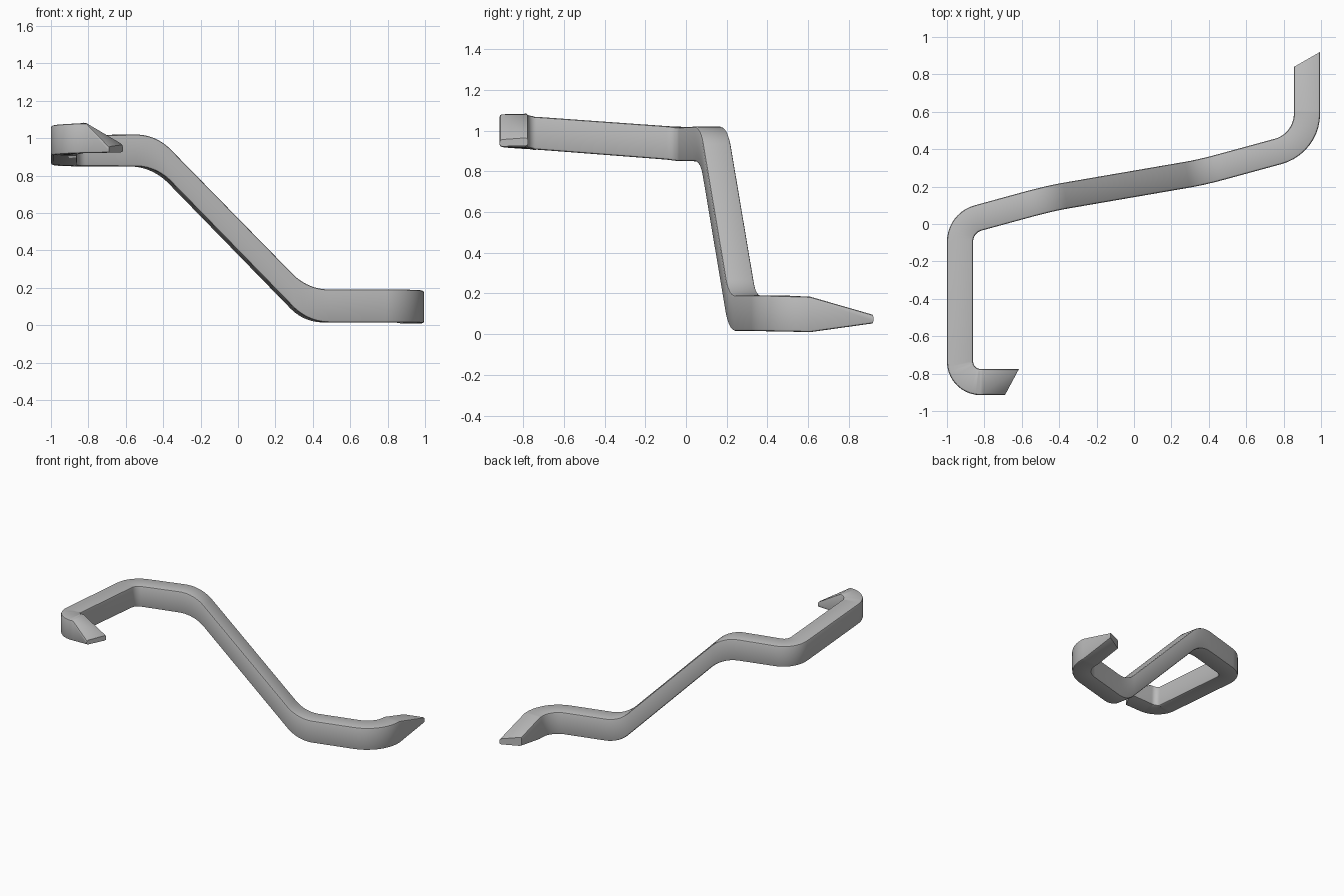
import bpy, bmesh, math
from mathutils import Vector

if "Cube" in bpy.data.objects:
    bpy.data.objects.remove(bpy.data.objects["Cube"])

W = 0.14  # bar width in plan

# centre line corners: x, y, z, bar height, bend length
PATH = [(-0.81, -0.845, 1.000, 0.160, 0),
        (-0.93, -0.845, 0.995, 0.160, 0.11),
        (-0.93, 0.006, 0.932, 0.165, 0.10),
        (-0.45, 0.137, 0.935, 0.172, 0.12),
        (0.363, 0.277, 0.103, 0.176, 0.11),
        (0.925, 0.430, 0.103, 0.176, 0.16),
        (0.925, 0.610, 0.097, 0.174, 0)]


def arc(a, p, b, t, n=10):
    """Rounded corner at p between a and b; the fourth value carries height."""
    u, v = (a - p), (b - p)
    u /= u.to_3d().length
    v /= v.to_3d().length
    half = u.to_3d().angle(v.to_3d()) / 2
    r = t * math.tan(half)
    turn = math.pi - 2 * half
    out = []
    for i in range(n + 1):
        # equal-angle steps along the arc, in the corner's own u, v axes
        ang = turn * i / n
        d = r * math.sin(ang)
        h = r * (1 - math.cos(ang))
        perp = v + u * math.cos(turn)
        perp /= perp.to_3d().length
        out.append(p + u * (t - d) + perp * h)
    return out


pts = [Vector(p[:4]) for p in PATH]
line = [pts[0]]
for i in range(1, len(pts) - 1):
    line += arc(pts[i - 1], pts[i], pts[i + 1], PATH[i][4])
line.append(pts[-1])

# four-cornered upright sections along the path
rings = []
for i, p in enumerate(line):
    a, b = line[max(i - 1, 0)], line[min(i + 1, len(line) - 1)]
    d1, d2 = (p - a).to_2d(), (b - p).to_2d()
    d = (d1.normalized() if d1.length else d2) + (d2.normalized() if d2.length else d1)
    d.normalize()
    side = Vector((-d.y, d.x, 0)) * W / 2
    c, up = p.to_3d(), Vector((0, 0, p.w / 2))
    rings.append([c + side + up, c - side + up, c - side - up, c + side - up])

# slanted, thinned tips: hook end first, long end last
hook = [(-0.69, -0.915, 0.955), (-0.615, -0.775, 0.965),
        (-0.615, -0.775, 0.925), (-0.69, -0.915, 0.922)]
tip = [(0.855, 0.84, 0.115), (0.995, 0.92, 0.095),
       (0.995, 0.92, 0.053), (0.855, 0.84, 0.045)]
# the path leaves the hook heading -x, so its left side is the outer (-y) side
rings = [[Vector(v) for v in hook]] + rings + [[Vector(v) for v in tip]]

bm = bmesh.new()
vs = [[bm.verts.new(v) for v in r] for r in rings]
for k, (r, s) in enumerate(zip(vs, vs[1:])):
    for j in range(4):
        m = (j + 1) % 4
        if k == 0 and j == 0:   # folded top of the hook tip
            bm.faces.new((r[0], r[1], s[0]))
            bm.faces.new((r[1], s[1], s[0]))
        else:
            bm.faces.new((r[j], r[m], s[m], s[j]))
bm.faces.new(vs[0])
bm.faces.new(vs[-1][::-1])
bmesh.ops.recalc_face_normals(bm, faces=bm.faces)

# soften the long edges
long_edges = [e for r, s in zip(vs, vs[1:]) for j in range(4)
              if (e := bm.edges.get((r[j], s[j])))]
bmesh.ops.bevel(bm, geom=long_edges, offset=0.011, segments=2, profile=0.5,
                affect='EDGES', clamp_overlap=True)

me = bpy.data.meshes.new("bent_bar")
bm.to_mesh(me)
bm.free()
bar = bpy.data.objects.new("bent_bar", me)
bpy.context.collection.objects.link(bar)
mat = bpy.data.materials.new("plain grey")
mat.diffuse_color = (0.5, 0.5, 0.5, 1)
mat.use_nodes = True
mat.node_tree.nodes["Principled BSDF"].inputs["Base Color"].default_value = mat.diffuse_color
me.materials.append(mat)

bpy.context.view_layer.objects.active = bar
bar.select_set(True)
bpy.ops.object.shade_smooth_by_angle(angle=math.radians(30))
